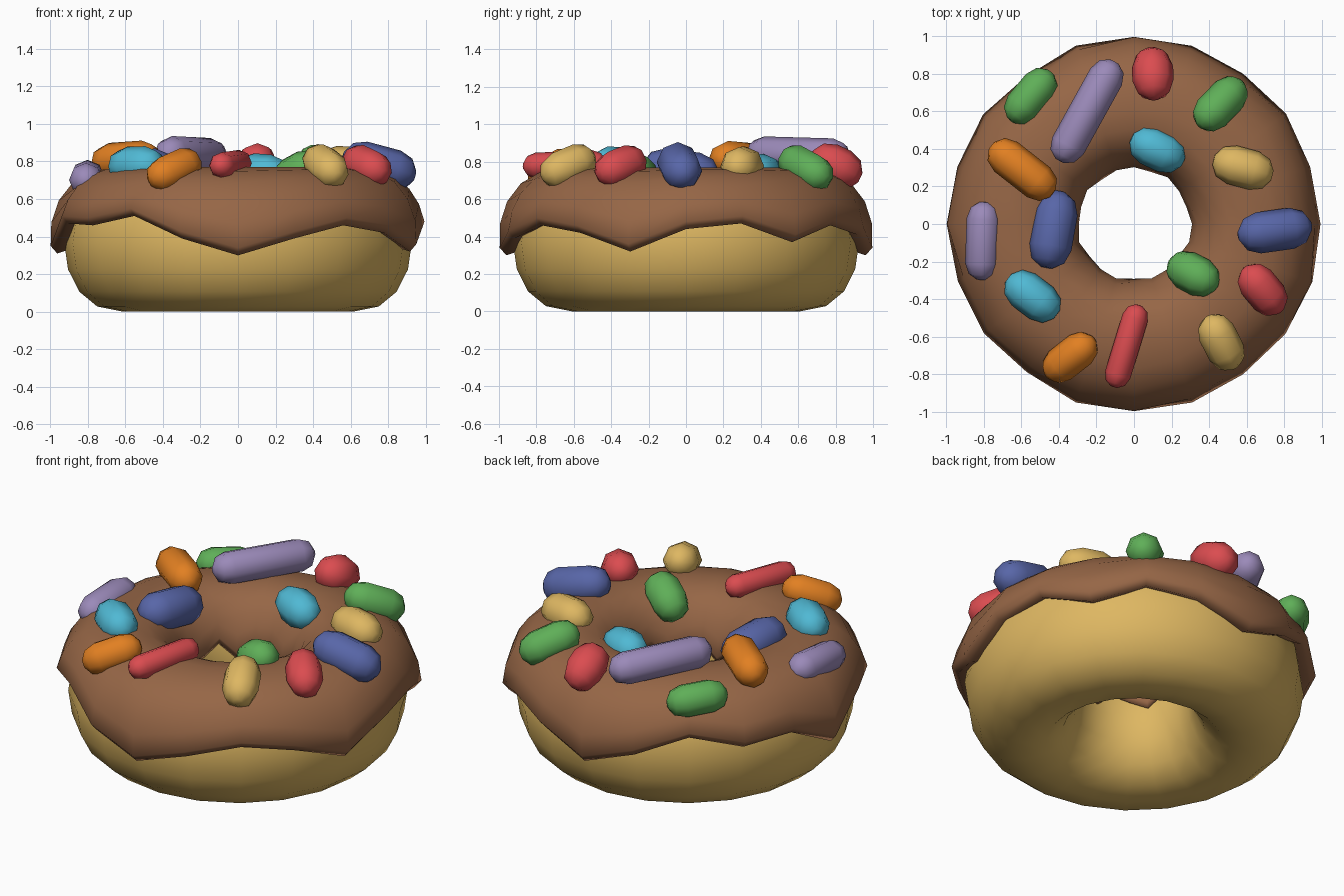
import bpy, bmesh, math
from mathutils import Vector

if "Cube" in bpy.data.objects:
    bpy.data.objects.remove(bpy.data.objects["Cube"])

SIDES = 20


def material(name, rgb):
    m = bpy.data.materials.new(name)
    lin = [((c / 255 + 0.055) / 1.055) ** 2.4 for c in rgb]
    m.diffuse_color = (*lin, 1)
    m.use_nodes = True
    m.node_tree.nodes["Principled BSDF"].inputs["Base Color"].default_value = m.diffuse_color
    return m


MATS = {n: material(n, c) for n, c in {
    "golden": (222, 183, 98), "chocolate": (150, 102, 70), "red": (219, 76, 80),
    "green": (95, 175, 88), "blue": (88, 102, 168), "purple": (155, 138, 185),
    "cyan": (80, 185, 212), "orange": (226, 128, 34)}.items()}


def make(name, grid, mat, close_rows, caps=False):
    """Skin a list of columns (each a list of points) into a smooth mesh."""
    bm = bmesh.new()
    v = [[bm.verts.new(p) for p in col] for col in grid]
    n, k = len(v), len(v[0])
    for i in range(n):
        for j in range(k if close_rows else k - 1):
            a, b = v[i], v[(i + 1) % n]
            bm.faces.new((a[j], b[j], b[(j + 1) % k], a[(j + 1) % k]))
    if caps:
        bm.faces.new([c[0] for c in v])
        bm.faces.new([c[-1] for c in v])
    bmesh.ops.recalc_face_normals(bm, faces=bm.faces)
    for f in bm.faces:
        f.smooth = True
    me = bpy.data.meshes.new(name)
    bm.to_mesh(me)
    bm.free()
    me.materials.append(MATS[mat])
    ob = bpy.data.objects.new(name, me)
    bpy.context.collection.objects.link(ob)
    return ob


def spin(profile, a):
    return [(r * math.cos(a), r * math.sin(a), z) for r, z in profile]


def oval(t, mid, a_in, a_out, zc, b, p):
    """Point of a squarish oval cross-section at angle t (0 = outer side)."""
    c = math.cos(t)
    r = mid + math.copysign(abs(c) ** p, c) * (a_out if c > 0 else a_in)
    return r, zc + b * math.sin(t)


# Dough ring
dough = [oval(2 * math.pi * j / 16, 0.61, 0.30, 0.315, 0.365, 0.365, 0.85) for j in range(16)]
make("dough_ring", [spin(dough, 2 * math.pi * i / SIDES) for i in range(SIDES)], "golden", True)

# Icing with a wavy, dripping edge: height of the outer edge every 18 degrees from +x
EDGE = [.44, .47, .37, .46, .41, .30, .40, .51, .44, .46,
        .31, .47, .46, .51, .39, .30, .39, .46, .42, .32]


def icing_point(t):
    return oval(t, 0.61, 0.32, 0.39, 0.40, 0.37, 0.8)


columns = []
for i, z_out in enumerate(EDGE):
    z_in = 0.45 + 0.05 * math.cos(i * 2.3)
    t0 = math.asin((z_out - 0.36) / 0.37)
    t1 = math.pi - math.asin((z_in - 0.36) / 0.37)
    half = math.pi / 2
    prof = [icing_point(t0 + (half - t0) * j / 5) for j in range(5)]
    prof += [icing_point(half + (t1 - half) * j / 5) for j in range(6)]
    r0, r1 = prof[0][0], prof[-1][0]
    prof = [(0.87, z_out + 0.03), (r0 - 0.035, z_out)] + prof + [(r1 + 0.015, z_in), (0.35, z_in + 0.02)]
    columns.append(spin(prof, 2 * math.pi * i / SIDES))
make("icing", columns, "chocolate", True)


def icing_height(r):
    u = min(abs(r - 0.61) / (0.39 if r > 0.61 else 0.32), 0.99) ** 1.25
    return 0.40 + 0.37 * math.sqrt(1 - u * u)


# Sprinkles: colour, x, y, z, heading in degrees, length seen from above, width
SPRINKLES = [
    ("green", -.55, .68, .715, 50, .34, .19), ("purple", -.25, .60, .835, 61, .61, .19),
    ("red", .10, .80, .775, 93, .29, .22), ("green", .46, .64, .765, 46, .34, .20),
    ("cyan", .125, .395, .735, -25, .31, .21), ("golden", .58, .30, .775, -15, .33, .21),
    ("orange", -.595, .29, .805, -38, .42, .20), ("blue", -.43, -.03, .745, 80, .42, .23),
    ("purple", -.805, -.09, .71, 88, .42, .18), ("cyan", -.54, -.385, .775, -37, .33, .21),
    ("orange", -.34, -.71, .755, 38, .33, .19), ("red", -.04, -.65, .785, 73, .46, .14),
    ("golden", .465, -.63, .775, -63, .32, .20), ("green", .315, -.265, .735, -28, .30, .21),
    ("red", .685, -.35, .775, -50, .31, .20), ("blue", .75, -.035, .775, 8, .40, .22)]


def sprinkle(n, colour, x, y, z, heading, length, width):
    h, r = math.radians(heading), math.hypot(x, y)
    flat = Vector((math.cos(h), math.sin(h), 0))
    # lean along the icing slope
    slope = (icing_height(r + 0.02) - icing_height(r - 0.02)) / 0.04
    slope = max(-0.5, min(0.5, slope)) * (flat.x * x + flat.y * y) / r
    axis = Vector((flat.x, flat.y, slope))
    core = axis * (length / 2 - width / 2)
    axis.normalize()
    side = axis.cross(Vector((0, 0, 1))).normalized()
    up = side.cross(axis)
    rad = width / 2
    cols = []
    for i in range(8):
        a = 2 * math.pi * i / 8
        out = side * math.cos(a) + up * math.sin(a)
        col = []
        for s in (-1, 1):
            ring = [Vector((x, y, z)) + core * s + axis * s * rad * math.sin(math.radians(e))
                    + out * rad * math.cos(math.radians(e)) for e in (75, 40, 0)]
            col += ring if s < 0 else ring[::-1]
        cols.append(col)
    make(f"sprinkle_{n:02d}_{colour}", cols, colour, False, caps=True)


for n, s in enumerate(SPRINKLES, 1):
    sprinkle(n, *s)
